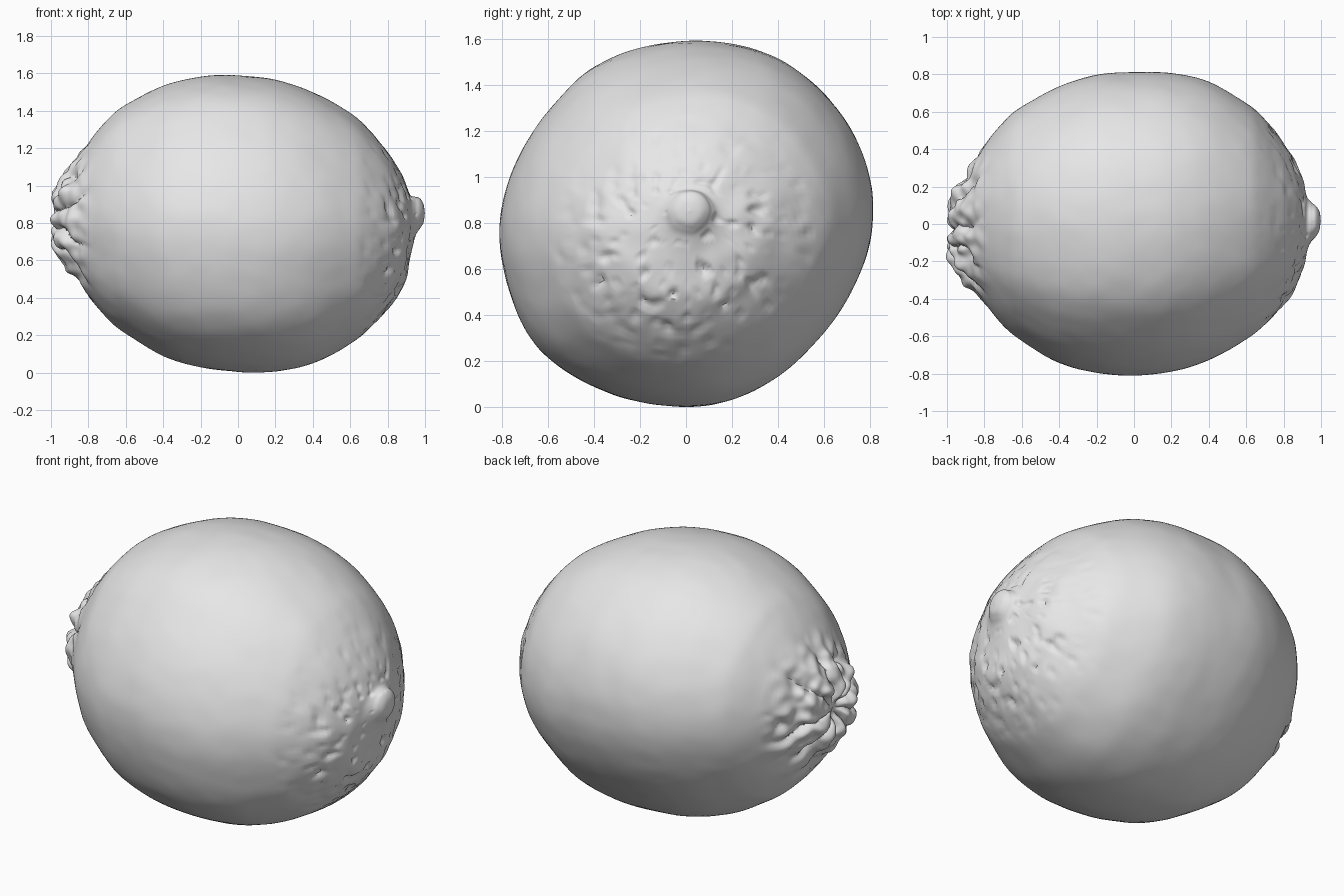
import bpy
import bmesh
import math
from mathutils import Vector, noise

cube = bpy.data.objects.get("Cube")
if cube:
    bpy.data.objects.remove(cube, do_unlink=True)

# Lengthwise profile, stem end to blossom tip: x, radius, centre z, centre y
PROFILE = [
    (-.94, 0, .83, -.03), (-.95, .05, .83, -.03), (-.972, .11, .83, -.03),
    (-.975, .16, .83, -.03), (-.945, .22, .83, -.03), (-.90, .265, .83, -.03),
    (-.86, .325, .83, -.015), (-.80, .415, .825, 0), (-.70, .535, .825, 0),
    (-.60, .617, .825, 0), (-.40, .728, .815, -.005), (-.20, .785, .81, 0),
    (0, .80, .80, 0), (.20, .787, .79, .008), (.40, .733, .778, .015),
    (.60, .622, .775, .015), (.70, .54, .77, .01), (.80, .425, .765, 0),
    (.87, .32, .757, 0), (.905, .23, .77, 0), (.925, .15, .81, 0),
    (.948, .105, .845, .01), (.973, .08, .86, .015), (.992, .048, .86, .015),
    (1.0, 0, .86, .015),
]
# Cross-section radius every 20 degrees, from +y towards +z
SECTION = [.81, .825, .827, .825, .805, .79, .79, .775, .785,
           .81, .82, .835, .81, .79, .785, .767, .757, .775]
STEPS, SIDES = 6, 180


def spline(p0, p1, p2, p3, t):
    return .5 * (2 * p1 + (p2 - p0) * t + (2 * p0 - 5 * p1 + 4 * p2 - p3) * t * t
                 + (3 * p1 - p0 - 3 * p2 + p3) * t ** 3)


def smoothstep(a, b, v):
    t = min(1, max(0, (v - a) / (b - a)))
    return t * t * (3 - 2 * t)


def section_radius(angle):
    n = len(SECTION)
    f = angle / math.tau * n
    i = int(f)
    return spline(*(SECTION[(i + k) % n] for k in (-1, 0, 1, 2)), f - i) / .8


def profile_rows():
    last = len(PROFILE) - 1
    for i in range(last):
        pts = [Vector(PROFILE[min(last, max(0, i + k))]) for k in (-1, 0, 1, 2)]
        for s in range(STEPS):
            yield spline(*pts, s / STEPS)


def relief(co):
    """Height of the skin detail at a point."""
    h = .003 * noise.noise(co * 4) + .002 * noise.noise(co * 10)
    # knobbly lobes and short radial creases round the stem
    dy, dz = co.y + .03, co.z - .83
    w = smoothstep(-.76, -.92, co.x)
    if w > 0:
        a = math.atan2(dz, dy) + .45 * noise.noise(co * 6)
        lobe = abs(math.sin(4.5 * a)) ** .6
        h += w * smoothstep(.02, .12, math.hypot(dy, dz)) * (.045 * lobe - .03)
        h += w * .028 * noise.noise(co * 15)
    # pits round the blossom end, densest on the lower half
    w = smoothstep(.6, .85, co.x) * (1 - .6 * smoothstep(.85, 1.15, co.z))
    w *= 1 - smoothstep(.93, .98, co.x)
    if w > 0:
        pit = max(0, noise.noise(co * 19) - .15)
        h += w * (.008 * noise.noise(co * 9) - .035 * pit)
    return h


# Loft the fruit
bm = bmesh.new()
angles = [math.tau * k / SIDES for k in range(SIDES)]
radii = [section_radius(a) for a in angles]
rings = []
for x, r, cz, cy in list(profile_rows())[1:]:
    rings.append([bm.verts.new((x, cy + r * q * math.cos(a), cz + r * q * math.sin(a)))
                  for a, q in zip(angles, radii)])
ends = [bm.verts.new((p[0], p[3], p[2])) for p in (PROFILE[0], PROFILE[-1])]
for k in range(SIDES):
    n = (k + 1) % SIDES
    for a, b in zip(rings, rings[1:]):
        bm.faces.new((a[k], b[k], b[n], a[n]))
    bm.faces.new((ends[0], rings[0][k], rings[0][n]))
    bm.faces.new((ends[1], rings[-1][n], rings[-1][k]))
bmesh.ops.recalc_face_normals(bm, faces=bm.faces)
bm.normal_update()

# Push the skin detail along the normals
moves = [(v, v.normal * relief(v.co)) for v in bm.verts]
for v, m in moves:
    v.co += m

# Rest the fruit on the ground
ground = min(v.co.z for v in bm.verts)
bmesh.ops.translate(bm, verts=bm.verts, vec=(0, 0, -ground))

mesh = bpy.data.meshes.new("lemon_fruit")
bm.to_mesh(mesh)
bm.free()
fruit = bpy.data.objects.new("lemon_fruit", mesh)
bpy.context.collection.objects.link(fruit)

# Plain light grey skin
skin = bpy.data.materials.new("light_grey_skin")
skin.use_nodes = True
skin.diffuse_color = (.8, .8, .8, 1)
bsdf = next(n for n in skin.node_tree.nodes if n.type == 'BSDF_PRINCIPLED')
bsdf.inputs["Base Color"].default_value = (.8, .8, .8, 1)
mesh.materials.append(skin)

bpy.ops.object.select_all(action='DESELECT')
fruit.select_set(True)
bpy.context.view_layer.objects.active = fruit
bpy.ops.object.shade_smooth_by_angle(angle=math.radians(45))
